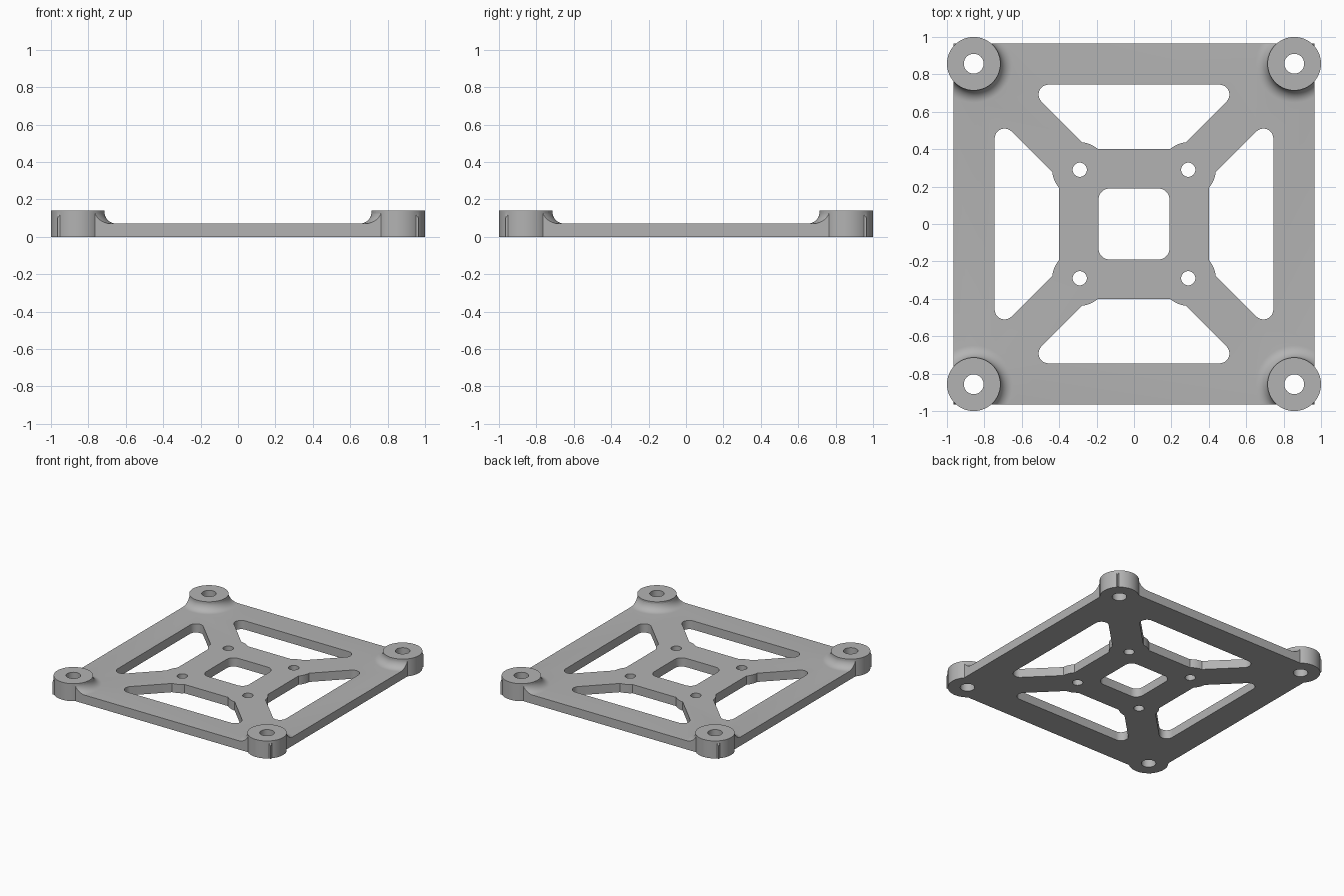
import bpy, bmesh, math
from math import cos, sin, pi

if "Cube" in bpy.data.objects:
    bpy.data.objects.remove(bpy.data.objects["Cube"])

EDGE, THICK = 0.965, 0.07          # plate half width and thickness
BOSS, BOSS_R, BOSS_H = 0.857, 0.143, 0.14
PAD, PAD_R = 0.29, 0.147           # pads around the small inner holes
CORNERS = [(sx, sy) for sx in (-1, 1) for sy in (-1, 1)]

grey = bpy.data.materials.new("grey")
grey.diffuse_color = (0.45, 0.45, 0.45, 1)
grey.use_nodes = True
grey.node_tree.nodes["Principled BSDF"].inputs["Base Color"].default_value = grey.diffuse_color


def finish(name, bm):
    bmesh.ops.recalc_face_normals(bm, faces=bm.faces[:])
    mesh = bpy.data.meshes.new(name)
    bm.to_mesh(mesh)
    bm.free()
    mesh.materials.append(grey)
    obj = bpy.data.objects.new(name, mesh)
    bpy.context.collection.objects.link(obj)
    return obj


def prism(name, pts, z0, z1):
    bm = bmesh.new()
    face = bm.faces.new([bm.verts.new((x, y, z0)) for x, y in pts])
    ext = bmesh.ops.extrude_face_region(bm, geom=[face])["geom"]
    bmesh.ops.translate(bm, vec=(0, 0, z1 - z0),
                        verts=[v for v in ext if isinstance(v, bmesh.types.BMVert)])
    return finish(name, bm)


def arc(cx, cy, r, a0, a1, n):
    return [(cx + r * cos(a0 + (a1 - a0) * i / n),
             cy + r * sin(a0 + (a1 - a0) * i / n)) for i in range(n + 1)]


def disc(cx, cy, r, n=64):
    return arc(cx, cy, r, 0, 2 * pi, n)[:-1]


def square(h):
    return [(-h, -h), (h, -h), (h, h), (-h, h)]


def lathe(name, profile, cx, cy, n=64):
    bm = bmesh.new()
    rings = [[bm.verts.new((x, y, z)) for x, y in disc(cx, cy, r, n)] for r, z in profile]
    for a, b in zip(rings, rings[1:]):
        for i in range(n):
            j = (i + 1) % n
            bm.faces.new((a[i], a[j], b[j], b[i]))
    bm.faces.new(rings[0])
    bm.faces.new(rings[-1])
    return finish(name, bm)


def combine(target, tool, operation):
    mod = target.modifiers.new("cut", 'BOOLEAN')
    mod.operation, mod.solver, mod.object = operation, 'EXACT', tool
    bpy.context.view_layer.objects.active = target
    bpy.ops.object.modifier_apply(modifier=mod.name)
    bpy.data.objects.remove(tool)


# Plate with a curved skirt under each corner boss, trimmed to a square
plate = prism("mounting_plate", square(1.3), 0, THICK)
fillet = 0.066
skirt = [(BOSS_R + fillet, 0.03)]
skirt += arc(BOSS_R + fillet - 0.001, THICK + fillet, fillet, -pi / 2, -pi, 10)
skirt += [(0.1, THICK + fillet)]
for sx, sy in CORNERS:
    combine(plate, lathe("skirt", skirt, sx * BOSS, sy * BOSS), 'UNION')
combine(plate, prism("trim", square(EDGE), -0.1, 0.3), 'INTERSECT')

# Corner bosses
for sx, sy in CORNERS:
    combine(plate, prism("boss", disc(sx * BOSS, sy * BOSS, BOSS_R), 0, BOSS_H), 'UNION')

# Four side windows: rounded outer corners, inner edge bulging round the pads
a_side = math.atan2(0.4365 - PAD, 0.2765 - PAD)
a_edge = pi - math.asin((0.4 - PAD) / PAD_R)
r = 0.053
half = arc(PAD, PAD, PAD_R, a_edge, a_side, 6)
half += arc(0.585 - r / math.tan(pi / 8), 0.745 - r, r, -pi / 4, pi / 2, 12)
window = half + [(-x, y) for x, y in reversed(half)]
for k in range(4):
    c, s = round(cos(k * pi / 2)), round(sin(k * pi / 2))
    pts = [(c * x - s * y, s * x + c * y) for x, y in window]
    combine(plate, prism("window", pts, -0.1, 0.3), 'DIFFERENCE')

# Central rounded square opening
q, qr = 0.19, 0.06
pts = []
for k, (sx, sy) in enumerate([(1, 1), (-1, 1), (-1, -1), (1, -1)]):
    pts += arc(sx * (q - qr), sy * (q - qr), qr, k * pi / 2, (k + 1) * pi / 2, 8)
combine(plate, prism("opening", pts, -0.1, 0.3), 'DIFFERENCE')

# Screw holes in the bosses and the inner pads
for sx, sy in CORNERS:
    for pos, rad in ((BOSS, 0.053), (PAD, 0.038)):
        combine(plate, prism("hole", disc(sx * pos, sy * pos, rad, 40), -0.1, 0.3),
                'DIFFERENCE')

bpy.ops.object.select_all(action='DESELECT')
plate.select_set(True)
bpy.context.view_layer.objects.active = plate
bpy.ops.object.shade_smooth_by_angle(angle=math.radians(30))
